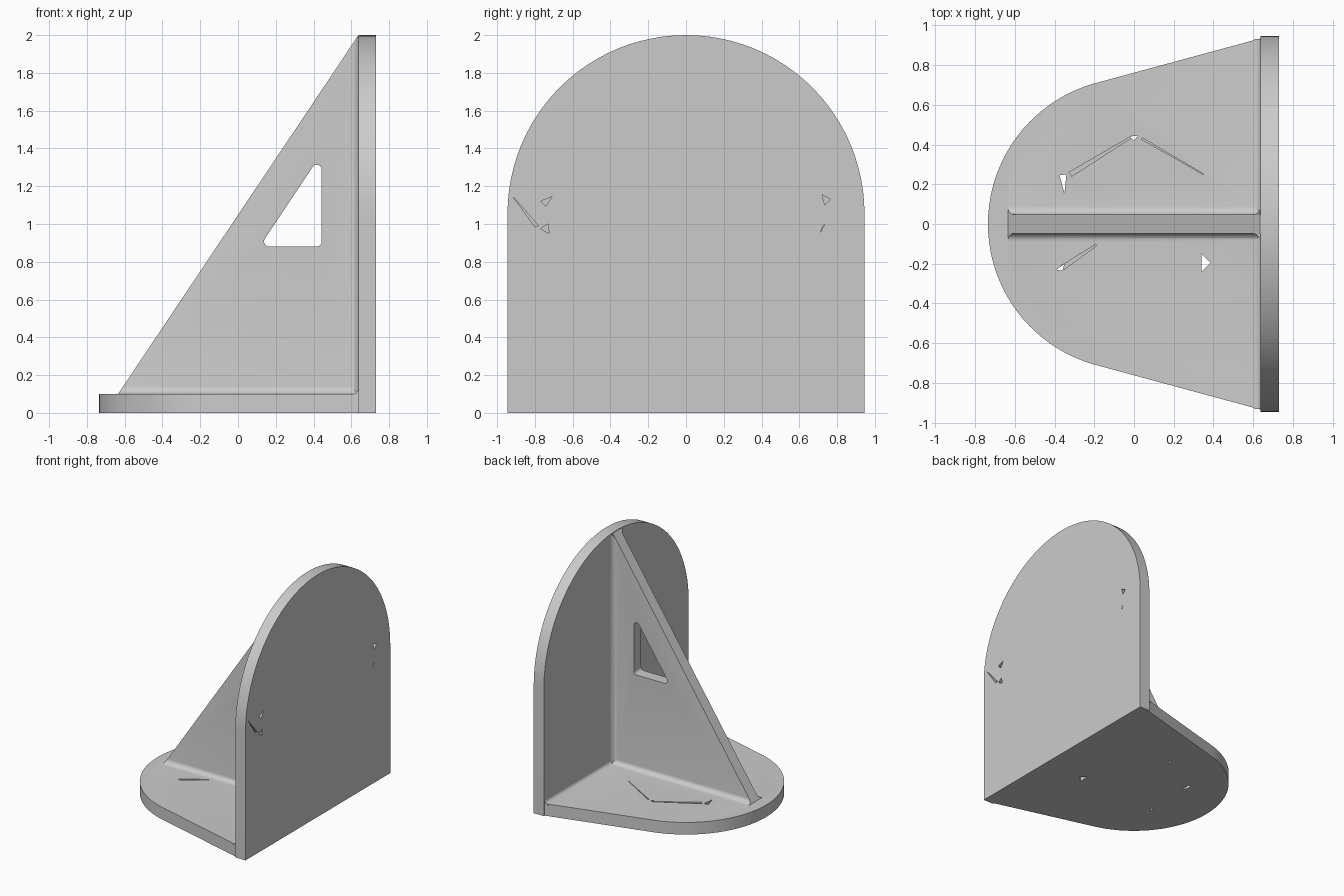
import bpy
import bmesh
from math import sin, cos, pi, atan2
from mathutils import Vector

cube = bpy.data.objects.get("Cube")
if cube:
    bpy.data.objects.remove(cube)

# One plain grey for the whole bracket
grey = bpy.data.materials.new("bracket_grey")
grey.use_nodes = True
colour = (0.6, 0.6, 0.6, 1)
grey.diffuse_color = colour
grey.node_tree.nodes["Principled BSDF"].inputs["Base Color"].default_value = colour


def loft(name, start, end):
    """Closed solid between two matching outlines."""
    bm = bmesh.new()
    a = [bm.verts.new(p) for p in start]
    b = [bm.verts.new(p) for p in end]
    n = len(a)
    bm.faces.new(a)
    bm.faces.new(b[::-1])
    for i in range(n):
        j = (i + 1) % n
        bm.faces.new((a[i], b[i], b[j], a[j]))
    bmesh.ops.recalc_face_normals(bm, faces=bm.faces)
    mesh = bpy.data.meshes.new(name)
    bm.to_mesh(mesh)
    bm.free()
    mesh.materials.append(grey)
    obj = bpy.data.objects.new(name, mesh)
    bpy.context.collection.objects.link(obj)
    return obj


def prism(name, outline, axis, low, high):
    """Extrude a 2D outline along the given axis."""
    def place(p, d):
        v = list(p)
        v.insert(axis, d)
        return v
    return loft(name, [place(p, low) for p in outline], [place(p, high) for p in outline])


def arc(cx, cy, r, a0, a1, n):
    return [(cx + r * cos(a0 + (a1 - a0) * i / n), cy + r * sin(a0 + (a1 - a0) * i / n))
            for i in range(n + 1)]


def boolean(target, tool, operation):
    mod = target.modifiers.new(tool.name, "BOOLEAN")
    mod.operation, mod.solver, mod.object = operation, "EXACT", tool
    bpy.context.view_layer.objects.active = target
    bpy.ops.object.modifier_apply(modifier=mod.name)
    bpy.data.objects.remove(tool)


THICK, WALL_X, BACK, HALF, RIB = 0.1, 0.637, 0.73, 0.945, 0.048
SLOPE = 0.67     # rib run over rise
FILLET = 0.04

# Upright wall with a round top
wall = [(-HALF, 0), (HALF, 0)] + arc(0, 2 - HALF, HALF, 0, pi, 48)
bracket = prism("bracket", wall, 0, WALL_X, BACK)

# Base plate: round nose with straight flaring sides
turn = atan2(0.706, -0.206)
base = [(0.66, -0.94), (0.66, 0.94)] + arc(0, 0, 0.735, turn, 2 * pi - turn, 40)
boolean(bracket, prism("base_plate", base, 2, 0, THICK), "UNION")


def hyp_x(z):
    return -0.635 + (z - THICK) * SLOPE


# Triangular rib
foot, top = 0.05, 1.995
rib = [(hyp_x(foot), foot), (WALL_X + 0.03, foot), (WALL_X + 0.03, top), (hyp_x(top), top)]
boolean(bracket, prism("rib", rib, 1, -RIB, RIB), "UNION")


def cove(r):
    """Concave corner profile, sunk slightly into both neighbours."""
    return [(-0.01, -0.01), (r, -0.01)] + arc(r, r, r, 1.5 * pi, pi, 6) + [(-0.01, r)]


# Fillets where the rib meets the plate and the wall
for side in (-1, 1):
    low = [(side * (RIB + u), THICK + v) for u, v in cove(FILLET)]
    boolean(bracket, loft("rib_foot_fillet", [(hyp_x(z), y, z) for y, z in low],
                          [(WALL_X + 0.01, y, z) for y, z in low]), "UNION")
    back = [(WALL_X - v, side * (RIB + u)) for u, v in cove(FILLET)]
    boolean(bracket, loft("rib_back_fillet", [(x, y, 0.09) for x, y in back],
                          [(x, y, min(1.99, THICK + (x + 0.635) / SLOPE)) for x, y in back]),
            "UNION")

# Fillet where the plate meets the wall
corner = [(WALL_X - u, THICK + v) for u, v in cove(0.03)]
boolean(bracket, prism("wall_foot_fillet", corner, 1, -0.932, 0.932), "UNION")

# Rounded triangular window through the rib
window = []
for x, z, a0, a1 in ((0.163, 0.907, 0.8 * pi, 1.5 * pi), (0.417, 0.907, 1.5 * pi, 2 * pi),
                     (0.417, 1.288, 0, 0.8 * pi)):
    window += arc(x, z, 0.026, a0, a1, 6)
boolean(bracket, prism("window_cutter", window, 1, -0.3, 0.3), "DIFFERENCE")

# Small triangular openings through the plate
openings = [((-0.375, 0.245), (-0.34, 0.25), (-0.35, 0.155)),
            ((-0.39, -0.23), (-0.36, -0.235), (-0.35, -0.2)),
            ((-0.02, 0.44), (0.02, 0.445), (0, 0.42)),
            ((0.34, -0.15), (0.34, -0.24), (0.385, -0.195))]
for tri in openings:
    boolean(bracket, prism("opening_cutter", tri, 2, -0.1, 0.2), "DIFFERENCE")

# Narrow grooves on top of the plate
grooves = [((-0.32, 0.25), (-0.01, 0.44), 0.012), ((-0.36, -0.22), (-0.19, -0.105), 0.012),
           ((0.04, 0.43), (0.35, 0.25), 0.004)]
for p, q, w in grooves:
    p, q = Vector(p), Vector(q)
    side = (q - p).orthogonal().normalized() * w
    strip = [p - side, p + side, q + side * 0.3, q - side * 0.3]
    boolean(bracket, prism("groove_cutter", strip, 2, 0.05, 0.2), "DIFFERENCE")

# Shallow nicks on the back of the wall
nicks = [((-0.77, 1.12), (-0.71, 1.145), (-0.74, 1.095)),
         ((0.72, 1.155), (0.765, 1.13), (0.735, 1.1)),
         ((-0.92, 1.15), (-0.78, 0.99), (-0.8, 0.985)),
         ((-0.77, 0.975), (-0.73, 1.0), (-0.725, 0.95)),
         ((0.71, 0.95), (0.735, 1.0), (0.725, 0.99))]
for tri in nicks:
    boolean(bracket, prism("nick_cutter", tri, 0, 0.69, 0.9), "DIFFERENCE")

# Smooth curves, sharp edges
bpy.ops.object.select_all(action="DESELECT")
bracket.select_set(True)
bpy.context.view_layer.objects.active = bracket
bpy.ops.object.shade_smooth_by_angle(angle=0.5)
